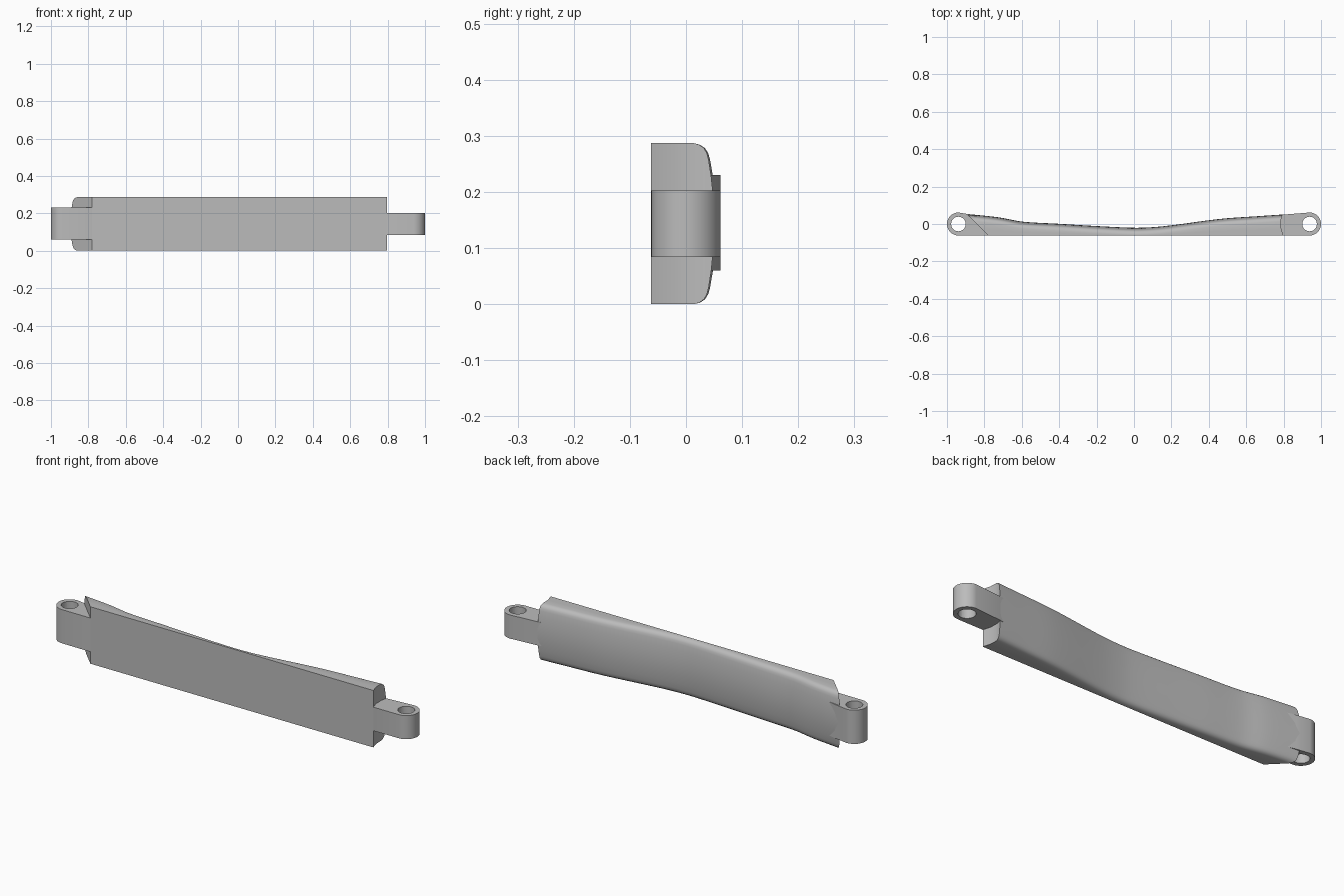
import bpy, bmesh, math

cube = bpy.data.objects.get("Cube")
if cube:
    bpy.data.objects.remove(cube, do_unlink=True)

FRONT, HEIGHT, PIN_X, TAB_R, HOLE_R = -0.062, 0.287, 0.9385, 0.0615, 0.039

grey = bpy.data.materials.new("plain grey")
grey.use_nodes = True
colour = (0.5, 0.5, 0.5, 1)
grey.diffuse_color = colour
grey.node_tree.nodes["Principled BSDF"].inputs["Base Color"].default_value = colour

# Wavy back line of the guard, seen from above
BACK = [(-1.0, .065), (-.885, .053), (-.72, .035), (-.6, .013), (-.4, .001),
        (-.2, -.011), (0, -.02), (.1, -.017), (.2, -.007), (.4, .02),
        (.5, .031), (.65, .041), (.8, .051), (1.0, .062)]


def back_y(x):
    """Smooth curve through the back line points."""
    i = 0
    while i < len(BACK) - 2 and x > BACK[i + 1][0]:
        i += 1

    def slope(k):
        a, b = BACK[max(k - 1, 0)], BACK[min(k + 1, len(BACK) - 1)]
        return (b[1] - a[1]) / (b[0] - a[0])
    (x0, y0), (x1, y1) = BACK[i], BACK[i + 1]
    w = x1 - x0
    t = (x - x0) / w
    return (y0 * (1 + 2 * t) * (1 - t) ** 2 + slope(i) * w * t * (1 - t) ** 2
            + y1 * t * t * (3 - 2 * t) + slope(i + 1) * w * t * t * (t - 1))


def finish(bm, name, angle):
    bmesh.ops.recalc_face_normals(bm, faces=bm.faces)
    mesh = bpy.data.meshes.new(name)
    bm.to_mesh(mesh)
    bm.free()
    obj = bpy.data.objects.new(name, mesh)
    bpy.context.collection.objects.link(obj)
    mesh.materials.append(grey)
    bpy.ops.object.select_all(action='DESELECT')
    obj.select_set(True)
    bpy.context.view_layer.objects.active = obj
    bpy.ops.object.shade_smooth_by_angle(angle=math.radians(angle))
    return obj


# Cross-section: (height, depth behind the back line, share of depth from front)
half = [(0, .036, 0), (0, .036, .5), (0, .036, 1), (.003, .026, 1),
        (.009, .018, 1), (.018, .013, 1), (.03, .010, 1), (.06, .0055, 1),
        (.1, .0015, 1), (HEIGHT / 2, 0, 1)]
section = half + [(HEIGHT - z, d, s) for z, d, s in reversed(half[:-1])]


def body_point(t, z, drop, share):
    """Left end is cut at 45 degrees, right end is hollowed around its pin."""
    x = -.8 + 1.6 * t
    for _ in range(12):
        y = FRONT + share * (back_y(x) - drop - FRONT)
        left = -.78 - (y - FRONT)
        right = .94 - math.sqrt(.155 ** 2 - y * y)
        x = left + (right - left) * t
    return x, y, z


# Main guard body, lofted along its length
bm = bmesh.new()
STEPS = 64
rings = [[bm.verts.new(body_point(k / STEPS, *p)) for p in section]
         for k in range(STEPS + 1)]
n = len(section)
for a, b in zip(rings, rings[1:]):
    for i in range(n):
        j = (i + 1) % n
        bm.faces.new((a[i], a[j], b[j], b[i]))
for ring in (rings[0], rings[-1]):
    for i in range(n // 2):
        loop = [ring[i], ring[i + 1], ring[n - 2 - i], ring[n - 1 - i]]
        bm.faces.new(list(dict.fromkeys(loop)))
finish(bm, "guard_body", 35)


def hinge_tab(name, side, z0, z1, root, back_end):
    """Flat tab with a round end and a pin hole, running into the body."""
    outline = [(side * (root - .03), -.055), (side * root, FRONT)]
    for k in range(25):
        a = -math.pi / 2 + math.pi * k / 24
        outline.append((side * (PIN_X + TAB_R * math.cos(a)), TAB_R * math.sin(a)))
    outline += [(side * back_end, back_y(side * back_end) - .001),
                (side * (back_end - .08), back_y(side * (back_end - .08)) - .01)]
    bm = bmesh.new()
    face = bm.faces.new([bm.verts.new((x, y, z0)) for x, y in outline])
    top = bmesh.ops.extrude_face_region(bm, geom=[face])["geom"]
    bmesh.ops.translate(bm, vec=(0, 0, z1 - z0),
                        verts=[v for v in top if isinstance(v, bmesh.types.BMVert)])
    tab = finish(bm, name, 35)

    # Pin hole
    bpy.ops.mesh.primitive_cylinder_add(vertices=48, radius=HOLE_R, depth=1,
                                        location=(side * PIN_X, 0, HEIGHT / 2))
    cutter = bpy.context.object
    cutter.name = name + "_hole_cutter"
    cutter.hide_render = True
    cutter.data.materials.append(grey)
    bpy.context.view_layer.objects.active = tab
    mod = tab.modifiers.new("pin hole", 'BOOLEAN')
    mod.operation, mod.solver, mod.object = 'DIFFERENCE', 'EXACT', cutter
    bpy.ops.object.modifier_apply(modifier=mod.name)
    bpy.data.objects.remove(cutter, do_unlink=True)
    bpy.ops.object.select_all(action='DESELECT')
    tab.select_set(True)
    bpy.ops.object.shade_smooth_by_angle(angle=math.radians(35))


hinge_tab("right_hinge_tab", -1, .06, .23, .78, .87)
hinge_tab("left_hinge_tab", 1, .084, .203, .797, .79)
